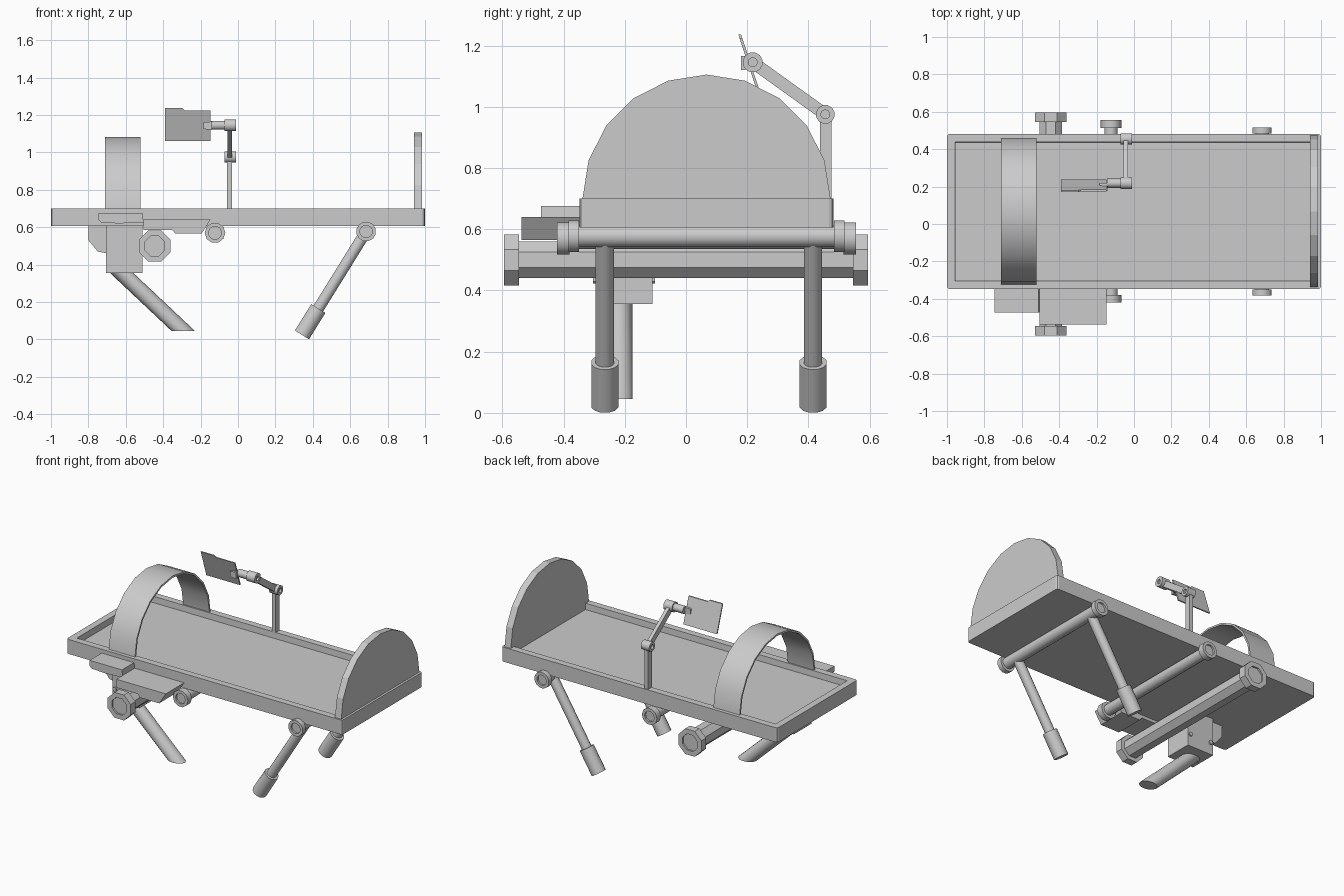
import bpy, bmesh, math
from mathutils import Vector, Matrix

if "Cube" in bpy.data.objects:
    bpy.data.objects.remove(bpy.data.objects["Cube"])


def finish(name, bm, smooth=False):
    bmesh.ops.recalc_face_normals(bm, faces=bm.faces)
    me = bpy.data.meshes.new(name)
    bm.to_mesh(me)
    bm.free()
    ob = bpy.data.objects.new(name, me)
    bpy.context.collection.objects.link(ob)
    if smooth:
        bpy.ops.object.select_all(action='DESELECT')
        ob.select_set(True)
        bpy.context.view_layer.objects.active = ob
        bpy.ops.object.shade_smooth_by_angle(angle=math.radians(40))
    return ob


def prism(name, pts, axis, a, b, smooth=False):
    """Extrude a 2D outline along x (pts = y,z) or y (pts = x,z)."""
    bm = bmesh.new()
    mk = (lambda p, d: (d, p[0], p[1])) if axis == 'x' else (lambda p, d: (p[0], d, p[1]))
    f = bm.faces.new([bm.verts.new(mk(p, a)) for p in pts])
    ext = bmesh.ops.extrude_face_region(bm, geom=[f])
    vec = Vector((b - a, 0, 0)) if axis == 'x' else Vector((0, b - a, 0))
    bmesh.ops.translate(bm, vec=vec, verts=[v for v in ext['geom'] if isinstance(v, bmesh.types.BMVert)])
    return finish(name, bm, smooth)


def cyl(name, p1, p2, r, n=12, hole=0.0, depth=0.012, smooth=True):
    """Cylinder between two points; hole > 0 sinks a round recess in both ends."""
    p1, p2 = Vector(p1), Vector(p2)
    d = p2 - p1
    bm = bmesh.new()
    bmesh.ops.create_cone(bm, cap_ends=True, segments=n, radius1=r, radius2=r, depth=d.length)
    bmesh.ops.rotate(bm, verts=bm.verts, matrix=Matrix.Rotation(math.pi / n, 3, 'Z'))
    if hole:
        for f in [f for f in bm.faces if abs(f.normal.z) > 0.9]:
            s = 1 if f.normal.z > 0 else -1
            bmesh.ops.inset_region(bm, faces=[f], thickness=(r - hole) * math.cos(math.pi / n))
            ext = bmesh.ops.extrude_face_region(bm, geom=[f])
            vs = [v for v in ext['geom'] if isinstance(v, bmesh.types.BMVert)]
            bmesh.ops.translate(bm, vec=(0, 0, -s * depth), verts=vs)
            if f.is_valid:
                bm.faces.remove(f)
    bm.transform(Matrix.Translation((p1 + p2) / 2) @ d.to_track_quat('Z', 'Y').to_matrix().to_4x4())
    return finish(name, bm, smooth)


def arc(cy, cz, r, n=10):
    return [(cy - r * math.cos(math.pi * i / n), cz + r * math.sin(math.pi * i / n)) for i in range(n + 1)]


CY = 0.067  # centre line of the bed

# Bed tray: bevelled box with a sunken floor
bm = bmesh.new()
bmesh.ops.create_cube(bm, size=1, matrix=Matrix.Translation((0, CY, 0.6525)) @ Matrix.Diagonal((2, 0.83, 0.095, 1)))
corners = [e for e in bm.edges if abs(e.verts[0].co.z - e.verts[1].co.z) > 0.05]
bmesh.ops.bevel(bm, geom=corners, offset=0.015, segments=2, affect='EDGES', profile=0.5)
top = max(bm.faces, key=lambda f: f.calc_center_median().z)
bmesh.ops.inset_region(bm, faces=[top], thickness=0.045)
bmesh.ops.inset_region(bm, faces=[top], thickness=0.01, depth=-0.04)
finish("bed_tray", bm)

# End board: half disc
prism("end_board", [(CY - 0.405, 0.655)] + arc(CY, 0.70, 0.405) + [(CY + 0.405, 0.655)], 'x', 0.94, 0.985)

# Thin hoop over the bed
outer = [(CY - 0.395, 0.67)] + arc(CY, 0.69, 0.393) + [(CY + 0.395, 0.67)]
inner = [(CY - 0.383, 0.67)] + arc(CY, 0.69, 0.381) + [(CY + 0.383, 0.67)]
prism("hoop", outer + inner[::-1], 'x', -0.71, -0.52, smooth=True)

# Cross axles: x, z, rod radius, cap radius, cap inner y, cap outer y, sides
axles = [("rear", 0.685, 0.577, 0.037, 0.053, 0.417, 0.45, 12),
         ("middle", -0.123, 0.57, 0.036, 0.055, 0.447, 0.488, 10)]
for nm, x, z, r, rc, yi, yo, n in axles:
    cyl(nm + "_axle", (x, CY - yi, z), (x, CY + yi, z), r, n)
    for s, side in ((-1, "front"), (1, "back")):
        cyl(f"{nm}_axle_cap_{side}", (x, CY + s * yi, z), (x, CY + s * yo, z), rc, n, rc * 0.62)
cyl("front_axle", (-0.445, -0.55, 0.50), (-0.445, 0.55, 0.50), 0.065, 8, smooth=False)
for s, side in ((-1, "front"), (1, "back")):
    cyl(f"front_axle_cap_{side}", (-0.445, s * 0.545, 0.50), (-0.445, s * 0.595, 0.50),
        0.09, 8, 0.055, smooth=False)

# Rear legs with sleeve feet
hip, toe = Vector((0.685, 0, 0.577)), Vector((0.342, 0, 0.024))
for y, side in ((-0.265, "front"), (0.415, "back")):
    o = Vector((0, y, 0))
    cyl("rear_leg_" + side, hip + o, hip.lerp(toe, 0.9) + o, 0.031, 12)
    cyl("rear_foot_" + side, hip.lerp(toe, 0.745) + o, toe + o, 0.046, 12)

# Strut housing under the bed, with flange and bolts
prism("strut_housing", [(-0.705, 0.61), (-0.51, 0.61), (-0.51, 0.355), (-0.705, 0.355)], 'y', -0.295, -0.11)
prism("housing_flange", [(-0.80, 0.61), (-0.70, 0.61), (-0.70, 0.46), (-0.75, 0.47), (-0.80, 0.53)],
      'y', -0.26, -0.14)
for i, x in enumerate((-0.685, -0.53)):
    cyl(f"housing_bolt_{i}", (x, -0.303, 0.435), (x, -0.102, 0.435), 0.014, 8)

# Slanted strut with a level cut at the bottom
bm = bmesh.new()
bmesh.ops.create_cone(bm, cap_ends=True, segments=12, radius1=1, radius2=1, depth=1)
for v in bm.verts:
    t = v.co.z + 0.5
    v.co = (-0.2925 - 0.34 * t + 0.0625 * v.co.x, -0.218 + 0.044 * v.co.y, 0.045 + 0.32 * t)
finish("slanted_strut", bm, True)

# Side pedals
prism("upper_pedal", [(-0.745, 0.675), (-0.51, 0.675), (-0.505, 0.625), (-0.64, 0.62), (-0.73, 0.625),
                      (-0.745, 0.64)], 'y', -0.473, -0.345)
prism("lower_pedal", [(-0.505, 0.64), (-0.147, 0.64), (-0.195, 0.565), (-0.335, 0.565), (-0.35, 0.585),
                      (-0.505, 0.585)], 'y', -0.538, -0.345)

# Jointed arm: post, link and two ring joints
elbow, wrist = Vector((0.455, 0.975)), Vector((0.218, 1.145))
prism("arm_post", [(0.437, 0.68), (0.475, 0.68), (0.475, 0.97), (0.437, 0.97)], 'x', -0.058, -0.033)
d = (wrist - elbow).normalized()
side = Vector((-d.y, d.x)) * 0.02
a, b = elbow + d * 0.022, wrist - d * 0.022
prism("arm_link", [a + side, b + side, b - side, a - side], 'x', -0.056, -0.033)
cyl("elbow_joint", (-0.073, *elbow), (-0.012, *elbow), 0.031, 12, 0.014)
cyl("wrist_joint", (-0.073, *wrist), (-0.01, *wrist), 0.033, 12, 0.014)
cyl("wrist_rod", (-0.145, *wrist), (-0.073, *wrist), 0.025, 10)
for i, dy in enumerate((-0.024, 0.0)):
    prism(f"panel_clip_{i}", [(-0.185, 1.125), (-0.14, 1.12), (-0.14, 1.165), (-0.185, 1.16)],
          'y', 0.203 + dy, 0.218 + dy)

# Tilted panel with a stepped top edge
panel = prism("tilted_panel", [(-0.39, 1.06), (-0.147, 1.06), (-0.147, 1.225), (-0.285, 1.225),
                               (-0.297, 1.236), (-0.39, 1.236)], 'y', 0.201, 0.210)
for v in panel.data.vertices:
    v.co.y -= (v.co.z - 1.145) * 0.33
